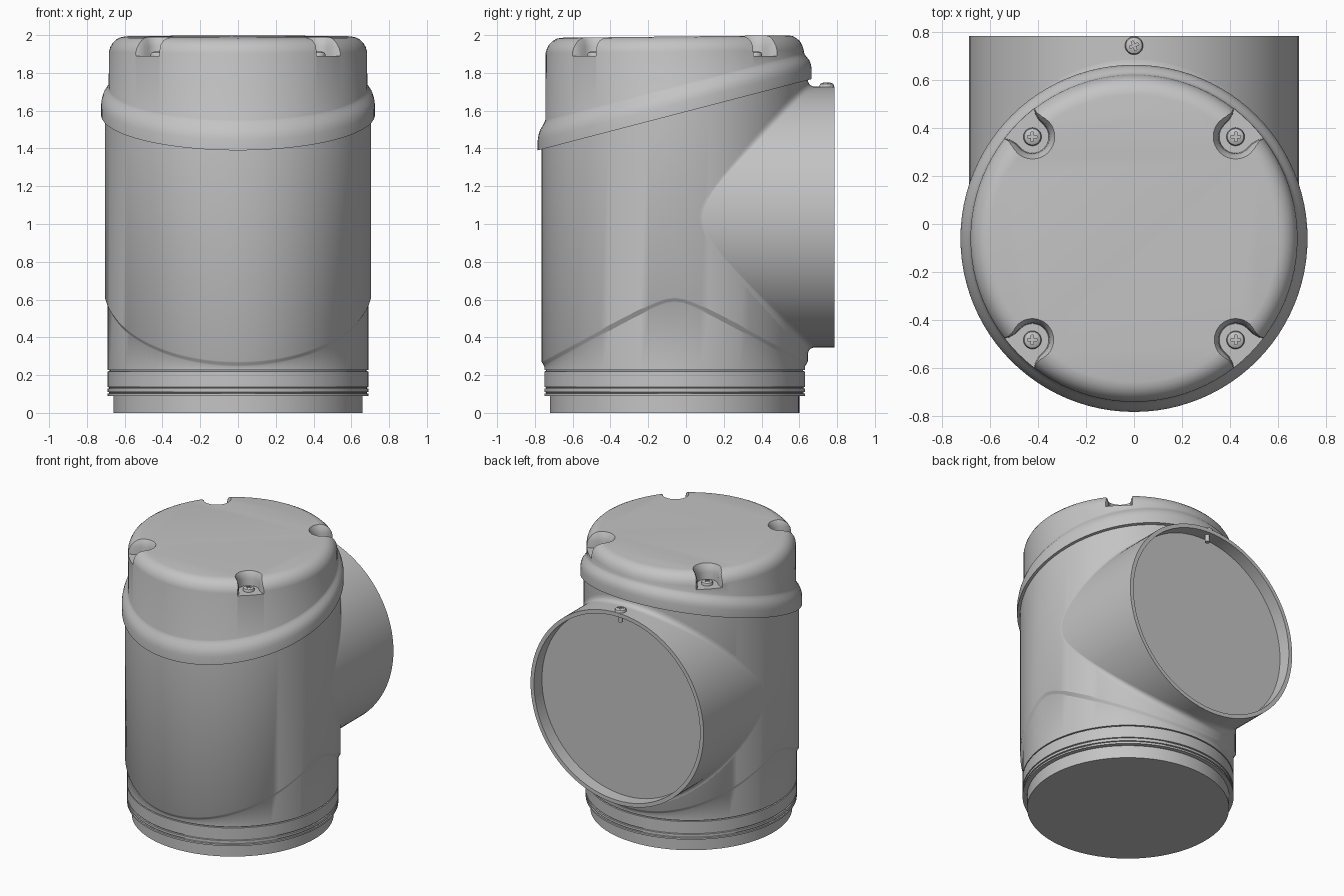
import bpy, bmesh, math
from mathutils import Matrix, Vector

if "Cube" in bpy.data.objects:
    bpy.data.objects.remove(bpy.data.objects["Cube"], do_unlink=True)

CY = -0.06            # y of the vertical axis
PZ, PR = 1.037, 0.69  # side pipe axis height and radius
BR = 0.705            # main body radius

grey = bpy.data.materials.new("plain grey")
grey.use_nodes = True
grey.diffuse_color = (0.55, 0.55, 0.55, 1)
grey.node_tree.nodes["Principled BSDF"].inputs["Base Color"].default_value = (0.55, 0.55, 0.55, 1)


def finish(name, bm):
    bmesh.ops.recalc_face_normals(bm, faces=bm.faces[:])
    me = bpy.data.meshes.new(name)
    bm.to_mesh(me)
    bm.free()
    ob = bpy.data.objects.new(name, me)
    bpy.context.collection.objects.link(ob)
    me.materials.append(grey)
    return ob


def loft(name, loops, caps=True):
    """Skin a list of closed loops with quads, optionally capping the ends."""
    bm = bmesh.new()
    rows = [[bm.verts.new(p) for p in loop] for loop in loops]
    n = len(rows[0])
    for a, b in zip(rows, rows[1:]):
        for i in range(n):
            j = (i + 1) % n
            bm.faces.new((a[i], a[j], b[j], b[i]))
    if caps:
        bm.faces.new(rows[0][::-1])
        bm.faces.new(rows[-1])
    return finish(name, bm)


def lathe(name, rings, cy=0.0, seg=96):
    """Rings are (radius, height); height may be a function of x and y."""
    loops = []
    for r, h in rings:
        loop = []
        for i in range(seg):
            t = math.tau * i / seg
            x, y = r * math.cos(t), cy + r * math.sin(t)
            loop.append((x, y, h(x, y) if callable(h) else h))
        loops.append(loop)
    return loft(name, loops)


def activate(ob):
    bpy.ops.object.select_all(action='DESELECT')
    ob.select_set(True)
    bpy.context.view_layer.objects.active = ob


def smooth(ob, angle=32):
    activate(ob)
    bpy.ops.object.shade_smooth_by_angle(angle=math.radians(angle))


def cut(ob, cutter):
    mod = ob.modifiers.new("cut", 'BOOLEAN')
    mod.operation, mod.solver, mod.object = 'DIFFERENCE', 'EXACT', cutter
    activate(ob)
    bpy.ops.object.modifier_apply(modifier=mod.name)
    bpy.data.objects.remove(cutter, do_unlink=True)


# Height rules for the sloping lid edge, the lid top and the wavy skirt step
def slope(d):
    return lambda x, y: 1.39 + 0.26 * (y + 0.785) + d


def top(d):
    return lambda x, y: 1.985 + 0.011 * (y + 0.745) + d


def skirt(d):
    def height(x, y):
        c = (y - CY) / math.hypot(x, y - CY)
        lo, hi = 0.12, math.sqrt(1 + 0.0144)
        return 0.26 + 0.34 * (hi - math.sqrt(c * c + lo * lo)) / (hi - lo) + d
    return height


# Main body with spigot, grooved collar and skirt step
body = lathe("main_body", [
    (0.66, 0), (0.66, 0.09), (0.69, 0.09), (0.69, 0.102), (0.682, 0.104), (0.682, 0.109),
    (0.69, 0.111), (0.69, 0.128), (0.682, 0.13), (0.682, 0.135), (0.69, 0.137),
    (0.69, 0.22), (0.68, 0.221), (0.68, 0.227), (0.69, 0.228),
    (0.69, skirt(-0.014)), (0.694, skirt(-0.007)), (0.701, skirt(0.005)),
    (BR, skirt(0.012)), (BR, slope(0.02))], CY)
smooth(body)

# Side pipe with a recessed end
pipe = lathe("side_pipe", [(PR, 0), (PR, 0.785), (0.662, 0.785), (0.662, 0.695)])
pipe.data.transform(Matrix.Translation((0, 0, PZ)) @ Matrix.Rotation(-math.pi / 2, 4, 'X'))
smooth(pipe)


# Blend strip where the pipe meets the body
def body_point(r, a):
    x = r * math.cos(a)
    return Vector((x, CY + math.sqrt(max(BR * BR - x * x, 0)), PZ + r * math.sin(a)))


SEG, STEPS = 96, 6
strips = [[] for _ in range(STEPS + 1)]
for i in range(SEG):
    a = math.tau * i / SEG
    d = 0.002 + 0.04 * math.sin(a) ** 2
    mid = body_point(PR, a)
    start, end = mid + Vector((0, d, 0)), body_point(PR + d, a)
    for k in range(STEPS + 1):
        t = k / STEPS
        strips[k].append(start * (1 - t) ** 2 + mid * 2 * t * (1 - t) + end * t * t)
smooth(loft("pipe_blend", strips, caps=False), 60)

# Lid with sloping flange and rounded top
lid = lathe("lid", [
    (0.725, slope(0)), (0.725, slope(0.055)), (0.721, slope(0.08)), (0.712, slope(0.105)),
    (0.698, slope(0.125)), (0.689, slope(0.14)), (0.685, slope(0.15)),
    (0.683, top(-0.08)), (0.676, top(-0.055)), (0.664, top(-0.034)), (0.647, top(-0.017)),
    (0.625, top(-0.005)), (0.60, top(0))], CY)


# Flared screw pockets cut from the lid edge
def pocket(angle):
    loops = []
    for z, off in ((1.89, 0), (1.94, 0.003), (1.97, 0.01), (1.99, 0.022), (2.03, 0.04)):
        r = 0.068 + off
        half = [(-r * math.cos(t), r * math.sin(t))
                for t in (math.pi / 2 * k / 8 for k in range(9))]
        half += [(0.03, r), (0.06, r + 0.008), (0.085, r + 0.025), (0.105, r + 0.05), (0.2, r + 0.07)]
        pts = half + [(u, -v) for u, v in half[:0:-1]]
        loops.append([(0.6 + u, v, z) for u, v in pts])
    ob = loft("pocket_cutter", loops)
    ob.data.transform(Matrix.Translation((0, CY, 0)) @ Matrix.Rotation(angle, 4, 'Z'))
    ob.hide_render = True
    return ob


corners = [math.radians(45 + 90 * k) for k in range(4)]
for a in corners:
    cut(lid, pocket(a))
smooth(lid, 35)

# Cross-head screw, copied into every pocket and onto the pipe
screw = lathe("lid_screw_1", [
    (0.016, -0.075), (0.016, 0), (0.038, 0), (0.038, 0.01),
    (0.034, 0.018), (0.024, 0.023), (0.012, 0.025)], seg=24)
for size in ((0.04, 0.01), (0.01, 0.04)):
    bm = bmesh.new()
    bmesh.ops.create_cube(bm, size=1, matrix=Matrix.Translation((0, 0, 0.025))
                          @ Matrix.Diagonal((size[0], size[1], 0.024, 1)))
    cut(screw, finish("cross_cutter", bm))
smooth(screw)
for k, a in enumerate(corners):
    ob = screw if k == 0 else screw.copy()
    if k:
        ob.name = f"lid_screw_{k + 1}"
        bpy.context.collection.objects.link(ob)
    ob.location = (0.6 * math.cos(a), CY + 0.6 * math.sin(a), 1.889)
pipe_screw = screw.copy()
pipe_screw.name = "pipe_screw"
bpy.context.collection.objects.link(pipe_screw)
pipe_screw.location = (0, 0.745, 1.724)
pipe_screw.rotation_euler = (0, 0, 0.4)
